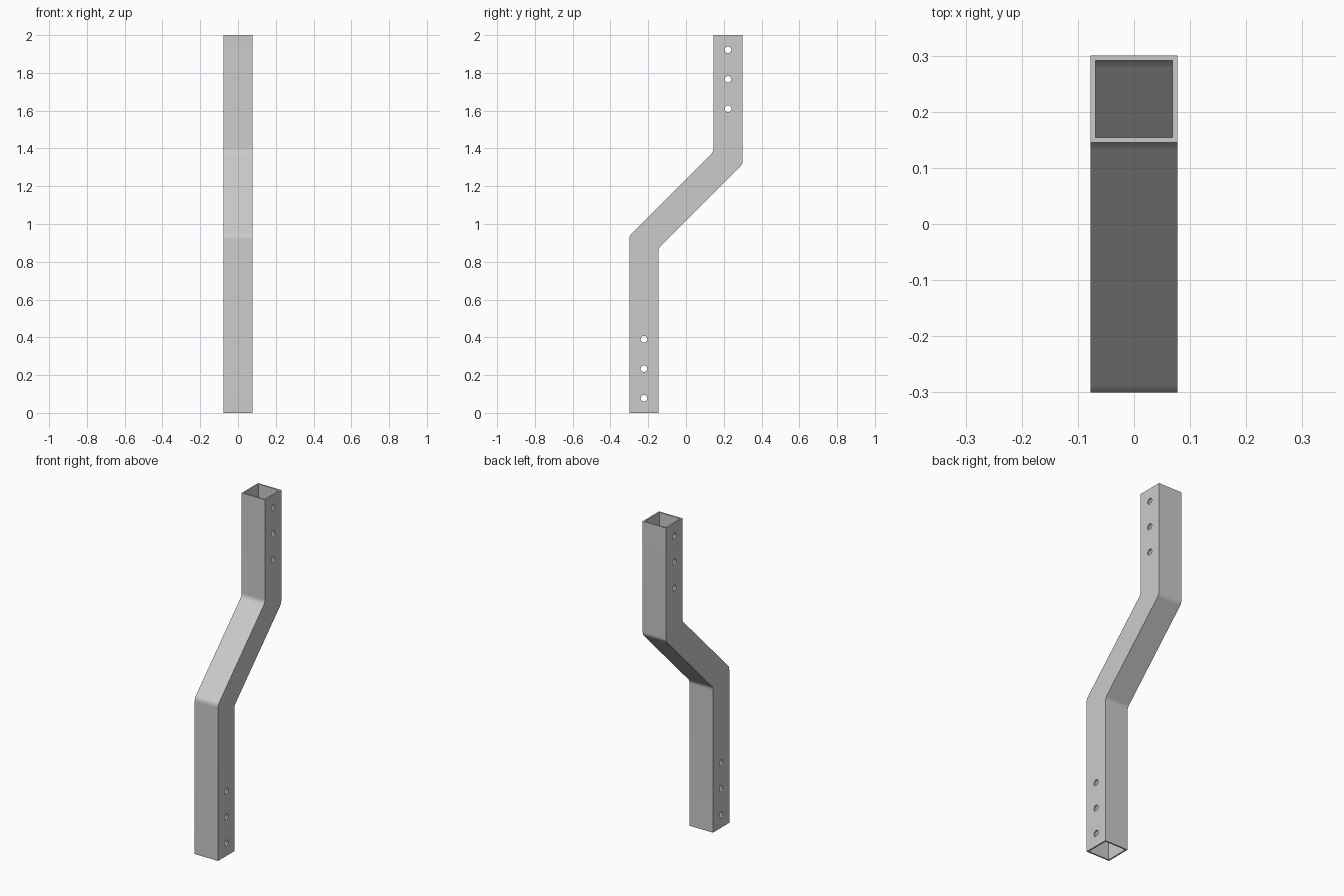
import bpy, bmesh, math
from mathutils import Vector

if "Cube" in bpy.data.objects:
    bpy.data.objects.remove(bpy.data.objects["Cube"], do_unlink=True)

HALF = 0.0775      # half width of the square tube
WALL = 0.009
SHIFT = 0.2225     # sideways offset of each straight leg
BEND_LOW, BEND_HIGH = 0.905, 1.35
HEIGHT = 2.0
RADIUS = 0.04      # bend radius
HOLE_RADIUS = 0.0175

steel = bpy.data.materials.new("grey steel")
steel.use_nodes = True
steel.diffuse_color = (0.6, 0.6, 0.6, 1)
steel.node_tree.nodes["Principled BSDF"].inputs["Base Color"].default_value = (0.6, 0.6, 0.6, 1)


def edge_line(offset, extend):
    """Offset bent line (y, z) with rounded bends, from bottom to top."""
    miter = -offset * math.tan(math.pi / 8)
    low = Vector((offset - SHIFT, BEND_LOW + miter))
    high = Vector((offset + SHIFT, BEND_HIGH + miter))
    ends = [Vector((low.x, -extend)), low, high, Vector((high.x, HEIGHT + extend))]
    line = [ends[0]]
    cut = RADIUS * math.tan(math.pi / 8)
    for before, corner, after in zip(ends, ends[1:], ends[2:]):
        to_before = (before - corner).normalized()
        to_after = (after - corner).normalized()
        centre = corner + (to_before + to_after).normalized() * RADIUS / math.cos(math.pi / 8)
        a = corner + to_before * cut - centre
        b = corner + to_after * cut - centre
        line += [centre + a.lerp(b, i / 8).normalized() * RADIUS for i in range(9)]
    return line + [ends[-1]]


def new_object(name, bm):
    bmesh.ops.recalc_face_normals(bm, faces=bm.faces)
    mesh = bpy.data.meshes.new(name)
    bm.to_mesh(mesh)
    bm.free()
    mesh.materials.append(steel)
    obj = bpy.data.objects.new(name, mesh)
    bpy.context.collection.objects.link(obj)
    return obj


def bent_bar(name, half, extend):
    """Side outline extruded across the width."""
    outline = edge_line(-half, extend) + edge_line(half, extend)[::-1]
    bm = bmesh.new()
    face = bm.faces.new([bm.verts.new((-half, p.x, p.y)) for p in outline])
    side = bmesh.ops.extrude_face_region(bm, geom=[face], use_keep_orig=True)["geom"]
    bmesh.ops.translate(bm, vec=(2 * half, 0, 0),
                        verts=[v for v in side if isinstance(v, bmesh.types.BMVert)])
    return new_object(name, bm)


def hole_pins(name):
    """Three cross holes near each end."""
    bm = bmesh.new()
    for i in range(3):
        z = 0.078 + 0.156 * i
        for y, height in ((-SHIFT, z), (SHIFT, HEIGHT - z)):
            made = bmesh.ops.create_cone(bm, cap_ends=True, segments=32, radius1=HOLE_RADIUS,
                                         radius2=HOLE_RADIUS, depth=0.4)["verts"]
            for v in made:
                v.co = (v.co.z, v.co.x + y, v.co.y + height)
    return new_object(name, bm)


# Bent square tube, hollowed and drilled
tube = bent_bar("bent_square_tube", HALF, 0)
bpy.context.view_layer.objects.active = tube
for cutter in (bent_bar("bore_cutter", HALF - WALL, 0.1), hole_pins("hole_cutter")):
    cut = tube.modifiers.new(cutter.name, 'BOOLEAN')
    cut.operation = 'DIFFERENCE'
    cut.solver = 'EXACT'
    cut.object = cutter
    bpy.ops.object.modifier_apply(modifier=cut.name)
    bpy.data.objects.remove(cutter, do_unlink=True)

bpy.ops.object.select_all(action='DESELECT')
tube.select_set(True)
bpy.ops.object.shade_smooth_by_angle(angle=math.radians(30))
